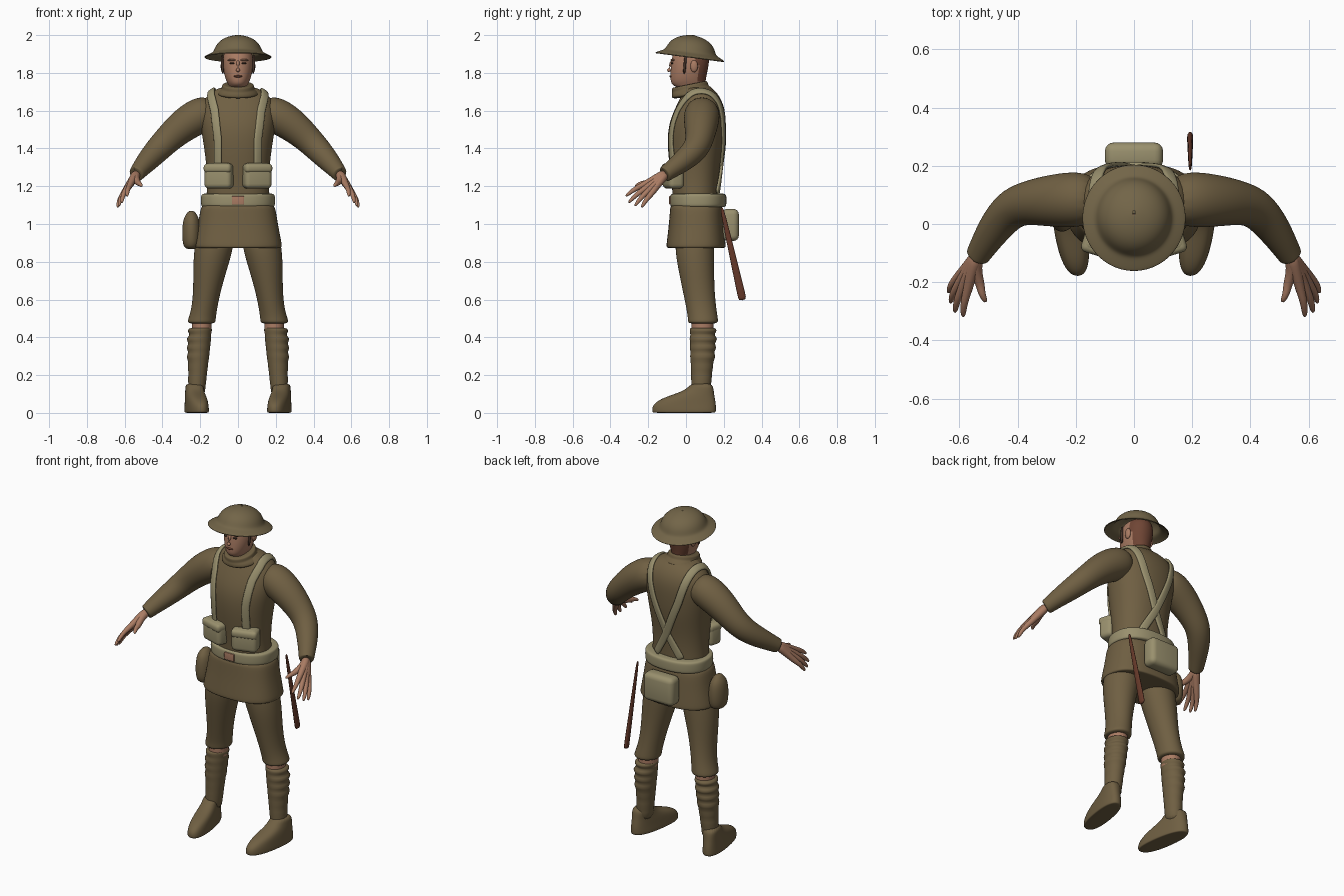
import bpy, bmesh, math
from mathutils import Vector, Matrix
from mathutils.bvhtree import BVHTree

if "Cube" in bpy.data.objects:
    bpy.data.objects.remove(bpy.data.objects["Cube"])


def material(name, rgb):
    m = bpy.data.materials.new(name)
    m.use_nodes = True
    m.diffuse_color = (*rgb, 1)
    m.node_tree.nodes["Principled BSDF"].inputs["Base Color"].default_value = (*rgb, 1)
    return m


khaki = material("khaki wool", (0.16, 0.115, 0.055))
steel = material("painted steel", (0.17, 0.13, 0.065))
webbing = material("canvas webbing", (0.32, 0.28, 0.155))
skin = material("skin", (0.40, 0.20, 0.125))
hair = material("brown hair", (0.16, 0.06, 0.035))
leather = material("dark leather", (0.055, 0.03, 0.02))
wood = material("red brown wood", (0.13, 0.04, 0.022))


def finish(name, bm, mat, sub=0):
    bmesh.ops.recalc_face_normals(bm, faces=bm.faces)
    me = bpy.data.meshes.new(name)
    bm.to_mesh(me)
    bm.free()
    me.materials.append(mat)
    me.shade_smooth()
    ob = bpy.data.objects.new(name, me)
    bpy.context.collection.objects.link(ob)
    if sub:
        ob.modifiers.new("smooth", "SUBSURF").levels = sub
        ob.modifiers["smooth"].render_levels = sub
    return ob


def skin_rings(bm, rings, caps=True):
    rows = [[bm.verts.new(p) for p in r] for r in rings]
    for a, b in zip(rows, rows[1:]):
        for i in range(len(a)):
            j = (i + 1) % len(a)
            bm.faces.new((a[i], a[j], b[j], b[i]))
    if caps:
        bm.faces.new(rows[0])
        bm.faces.new(rows[-1])


def loft(name, secs, mat, s=1, n=20, p=2.0, sub=2, caps=True, warp=None):
    """Stack level ovals given as (x, y, z, rx, ry); p above 2 squares them."""
    rings = []
    for x, y, z, rx, ry in secs:
        ring = []
        for i in range(n):
            t = math.tau * i / n
            c, d = math.cos(t), math.sin(t)
            v = Vector((x + rx * math.copysign(abs(c) ** (2 / p), c),
                        y + ry * math.copysign(abs(d) ** (2 / p), d), z))
            v = warp(v) if warp else v
            ring.append((v.x * s, v.y, v.z))
        rings.append(ring)
    bm = bmesh.new()
    skin_rings(bm, rings, caps)
    return finish(name, bm, mat, sub)


def limb(name, pts, mat, s=1, n=12, flat=1.0, sub=2):
    """Tube through (x, y, z, radius) points; flat squashes its sideways width."""
    pos = [Vector(p[:3]) for p in pts]
    rings = []
    for i, p in enumerate(pts):
        t = (pos[min(i + 1, len(pos) - 1)] - pos[max(i - 1, 0)]).normalized()
        u = t.cross(Vector((0, 0, 1))).normalized()
        w = u.cross(t)
        ring = [pos[i] + p[3] * (u * math.cos(a) * flat + w * math.sin(a))
                for a in (math.tau * k / n for k in range(n))]
        rings.append([(v.x * s, v.y, v.z) for v in ring])
    bm = bmesh.new()
    skin_rings(bm, rings)
    return finish(name, bm, mat, sub)


def box(name, loc, size, mat, turn=0, bevel=0.02):
    bm = bmesh.new()
    bmesh.ops.create_cube(bm, size=1, matrix=Matrix.Translation(loc)
                          @ Matrix.Rotation(turn, 4, "Z") @ Matrix.Diagonal((*size, 1)))
    bmesh.ops.bevel(bm, geom=bm.edges[:], offset=bevel, segments=4, profile=0.5, affect="EDGES")
    return finish(name, bm, mat)


def ball(name, loc, size, mat):
    bm = bmesh.new()
    bmesh.ops.create_uvsphere(bm, u_segments=16, v_segments=10, radius=1,
                              matrix=Matrix.Translation(loc) @ Matrix.Diagonal((*size, 1)))
    return finish(name, bm, mat)


# Tunic body and skirt
torso = loft("tunic", [(0, .05, 1.08, .18, .125), (0, .05, 1.17, .163, .12), (0, .045, 1.3, .167, .133),
                       (0, .05, 1.42, .183, .15), (0, .055, 1.52, .2, .15), (0, .07, 1.6, .203, .135),
                       (0, .077, 1.66, .185, .112), (0, .072, 1.705, .135, .085), (0, .05, 1.73, .08, .07)],
             khaki, n=24, p=2.2)
loft("tunic_skirt", [(0, .05, 1.11, .18, .13), (0, .055, 1.09, .2, .14), (0, .055, 1.0, .212, .146),
                     (0, .053, .89, .235, .158), (0, .053, .872, .235, .158), (0, .053, .874, .2, .13)],
     khaki, n=24, p=2.5)

# Collar, raised at the back
tilt = Matrix.Translation((0, .015, 1.705)) @ Matrix.Rotation(.2, 4, "X")
loft("collar", [(0, .02, -.03, .112, .112), (0, .015, -.012, .112, .112), (0, .01, .004, .096, .102),
                (0, .01, .01, .086, .098), (0, .01, .032, .086, .098), (0, .01, .034, .07, .085)],
     khaki, n=24, warp=lambda v: tilt @ v)

# Belt with buckle
loft("belt", [(0, .065, z, .197 - d, .15 - d) for z, d in
              ((1.088, .03), (1.09, .003), (1.105, 0), (1.145, 0), (1.16, .003), (1.162, .03))],
     webbing, n=28, p=2.3)
box("buckle", (0, -.083, 1.125), (.065, .012, .045), skin, bevel=.004)

sleeves = []
for s, side in ((1, "left"), (-1, "right")):
    # Sleeve
    sleeves.append(limb(side + "_sleeve", [
        (.12, .085, 1.6, .075), (.19, .085, 1.585, .1), (.28, .08, 1.53, .092), (.35, .075, 1.47, .08),
        (.415, .06, 1.405, .072), (.465, .005, 1.35, .063), (.505, -.055, 1.305, .052),
        (.535, -.105, 1.268, .043), (.541, -.115, 1.262, .042), (.54, -.113, 1.263, .03)], khaki, s, 16))

    # Hand built from fingers that fan out of the wrist
    wrist = (.535, -.105, 1.268, .028)
    for finger, heel, knuckle, tip in (
            ("index", (.552, -.145, 1.25), (.572, -.23, 1.205), (.587, -.322, 1.145)),
            ("middle", (.555, -.143, 1.242), (.59, -.22, 1.185), (.616, -.307, 1.11)),
            ("ring", (.558, -.14, 1.235), (.602, -.205, 1.17), (.631, -.273, 1.092)),
            ("little", (.56, -.136, 1.23), (.608, -.185, 1.157), (.638, -.237, 1.085)),
            ("thumb", (.548, -.15, 1.243), (.527, -.21, 1.215), (.508, -.27, 1.2))):
        mid = Vector(knuckle).lerp(Vector(tip), .5) + Vector((.006, 0, .008))
        limb(side + "_" + finger + "_finger", [wrist, (*heel, .024), (*knuckle, .017), (*mid, .0135),
                                              (*tip, .009)], skin, s, 8)

    # Trouser leg, bare knee, gaiter and boot
    loft(side + "_trouser_leg", [
        (.12, .045, .95, .1, .1), (.128, .046, .87, .104, .105), (.145, .052, .78, .094, .098),
        (.162, .065, .66, .075, .086), (.177, .08, .56, .068, .08), (.19, .09, .5, .073, .08),
        (.194, .09, .478, .076, .082), (.192, .088, .472, .055, .06)], khaki, s)
    loft(side + "_knee", [(.192, .088, z, .054, .06) for z in (.52, .48, .44, .40)], skin, s, 16)
    ribs = [(.452, .05), (.447, .064), (.43, .066), (.412, .054), (.392, .072), (.368, .055), (.345, .068),
            (.322, .054), (.3, .064), (.272, .053), (.24, .055), (.21, .049), (.18, .051),
            (.14, .045), (.08, .05)]
    loft(side + "_gaiter", [(.235 - .09 * z + (r - .055) * .6, .085 + (r - .055) * .6, z, r, r * 1.12)
                            for z, r in ribs], khaki, s, 16, sub=1)
    loft(side + "_boot", [
        (.225, -.01, 0, .05, .155), (.225, -.01, .002, .058, .17), (.225, -.01, .02, .058, .171),
        (.225, -.008, .045, .056, .168), (.225, .01, .075, .054, .145), (.225, .045, .1, .05, .105),
        (.224, .075, .125, .047, .072), (.223, .083, .16, .045, .055)], khaki, s, p=2.4,
        warp=lambda v: Vector((v.x + .15 * (v.y - .03), v.y, v.z)))

    # Ammunition pouch
    box(side + "_pouch", (s * .1, -.068, 1.255), (.15, .085, .135), webbing, s * .3, .025)
    box(side + "_pouch_flap", (s * .101, -.071, 1.295), (.152, .088, .05), webbing, s * .3, .02)

    # Ear, eye, brow and chin strap
    ball(side + "_ear", (s * .08, .043, 1.835), (.012, .02, .032), skin)
    ball(side + "_eye", (s * .031, -.073, 1.851), (.013, .007, .005), leather)
    ball(side + "_brow", (s * .033, -.07, 1.868), (.022, .012, .006), skin)
    limb(side + "_chin_strap", [(s * .084, .0, 1.9, .008), (s * .085, -.006, 1.85, .008),
                               (s * .079, -.01, 1.79, .008)], leather, n=8, sub=1)

# Head with hair behind the ears
head = loft("head", [(0, .055, 1.66, .056, .058), (0, .05, 1.71, .057, .062), (0, .018, 1.73, .046, .085),
                     (0, .01, 1.75, .06, .093), (0, .014, 1.795, .075, .097), (0, .02, 1.84, .081, .101),
                     (0, .025, 1.89, .081, .1), (0, .03, 1.94, .06, .08)], skin, n=24, p=2.15)
head.data.materials.append(hair)
for f in head.data.polygons:
    f.material_index = int(f.center.y > .06 and f.center.z > 1.765)
limb("nose", [(0, -.07, 1.868, .008), (0, -.085, 1.838, .011), (0, -.094, 1.818, .014),
              (0, -.084, 1.807, .011)], skin, n=10)
ball("lips", (0, -.08, 1.782), (.024, .008, .006), hair)

# Broad-brimmed helmet, tipped forward-up
tip_mat = Matrix.Translation((0, .022, 1.89)) @ Matrix.Rotation(-.13, 4, "X")
helmet = loft("helmet", [(0, 0, z, r, r * 1.04) for r, z in
                         ((.178, -.006), (.174, -.002), (.152, .009), (.135, .017), (.127, .03), (.117, .055),
                          (.095, .081), (.06, .1), (.02, .109), (.004, .11))],
              steel, n=32, caps=False, warp=lambda v: tip_mat @ v)
helmet.modifiers.new("shell", "SOLIDIFY").thickness = .005
ball("helmet_rivet", (0, .04, 1.998), (.006, .006, .003), steel)

# Shoulder straps laid over the tunic, crossing at the back
bpy.context.view_layer.update()
deps = bpy.context.evaluated_depsgraph_get()
verts, polys = [], []
for ob in [torso] + sleeves:
    me = ob.evaluated_get(deps).to_mesh()
    base = len(verts)
    verts += [v.co.copy() for v in me.vertices]
    polys += [[base + i for i in f.vertices] for f in me.polygons]
surface = BVHTree.FromPolygons(verts, polys)
guide = [(.105, -.1, 1.28), (.105, -.1, 1.45), (.123, -.06, 1.6), (.14, 0, 1.68), (.138, .075, 1.72),
         (.125, .15, 1.67), (.085, .2, 1.52), (0, .21, 1.31), (-.1, .18, 1.13)]
for s, side in ((1, "left"), (-1, "right")):
    dense = [Vector(a).lerp(Vector(b), k / 6) for a, b in zip(guide, guide[1:]) for k in range(6)]
    path = []
    for g in dense:
        g.x *= s
        core = Vector((g.x * .9, .07, min(g.z, 1.6)))
        out = (g - core).normalized()
        hit, nor, _, _ = surface.ray_cast(core + out * .4, -out)
        if hit:
            path.append((hit, nor if nor.dot(out) > 0 else -nor))
    bm = bmesh.new()
    rows = []
    for i, (p, nor) in enumerate(path):
        t = path[min(i + 1, len(path) - 1)][0] - path[max(i - 1, 0)][0]
        across = nor.cross(t).normalized() * .024
        lift = nor * (.006 if s > 0 else .009)
        rows.append([bm.verts.new(p + lift + across * k) for k in (-1, 0, 1)])
    for a, b in zip(rows, rows[1:]):
        for k in (0, 1):
            bm.faces.new((a[k], a[k + 1], b[k + 1], b[k]))
    strap = finish(side + "_shoulder_strap", bm, webbing)
    thick = strap.modifiers.new("thickness", "SOLIDIFY")
    thick.thickness, thick.offset = .016, 0
    strap.modifiers.new("smooth", "SUBSURF").levels = 1

# Back pack, water bottle and scabbard
box("back_pack", (0, .235, .995), (.2, .09, .17), webbing, bevel=.03)
loft("water_bottle", [(-.247, .04, z, .047 * k, .065 * k) for z, k in
                      ((.866, .5), (.88, .9), (.92, 1.05), (.98, 1.05), (1.03, .9), (1.055, .55), (1.07, .3))],
     khaki, n=16)
limb("scabbard", [(.193, .188, 1.09, .006), (.193, .195, 1.06, .012), (.193, .24, .86, .017),
                  (.193, .295, .62, .023), (.193, .3, .595, .023)], wood, n=10, flat=.5, sub=1)
